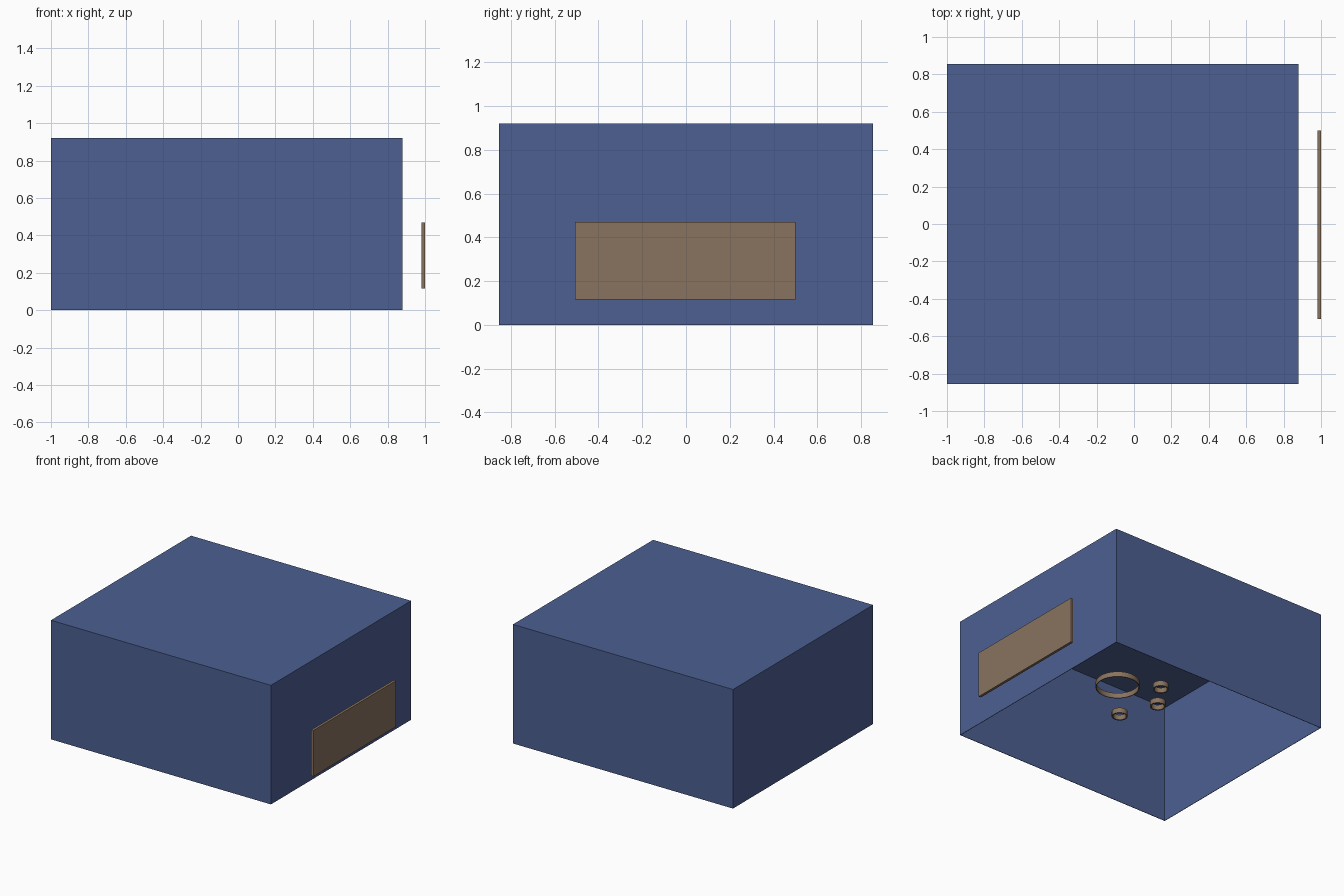
import bpy, bmesh, math

if "Cube" in bpy.data.objects:
    bpy.data.objects.remove(bpy.data.objects["Cube"])


def material(name, rgb):
    m = bpy.data.materials.new(name)
    m.diffuse_color = (*rgb, 1)
    m.use_nodes = True
    m.node_tree.nodes["Principled BSDF"].inputs["Base Color"].default_value = m.diffuse_color
    return m


BLUE = material("wall_blue", (0.072, 0.115, 0.285))
BROWN = material("warm_brown", (0.25, 0.17, 0.112))


def add_object(name, bm, mat):
    bmesh.ops.recalc_face_normals(bm, faces=bm.faces)
    me = bpy.data.meshes.new(name)
    bm.to_mesh(me)
    bm.free()
    me.materials.append(mat)
    ob = bpy.data.objects.new(name, me)
    bpy.context.collection.objects.link(ob)
    return ob


def box_mesh(lo, hi):
    bm = bmesh.new()
    bmesh.ops.create_cube(bm, size=1)
    for v in bm.verts:
        v.co = [l + (c + 0.5) * (h - l) for c, l, h in zip(v.co, lo, hi)]
    return bm


def ring(name, x, y, z, radius, wall, height, sides=32):
    """Open band: a rectangular section swept round a vertical axis."""
    bm = bmesh.new()
    section = [(radius, -height / 2), (radius, height / 2),
               (radius - wall, height / 2), (radius - wall, -height / 2)]
    loops = []
    for i in range(sides):
        a = 2 * math.pi * i / sides
        loops.append([bm.verts.new((x + r * math.cos(a), y + r * math.sin(a), z + h))
                      for r, h in section])
    for i in range(sides):
        p, q = loops[i], loops[(i + 1) % sides]
        for j in range(4):
            k = (j + 1) % 4
            bm.faces.new((p[j], q[j], q[k], p[k]))
    ob = add_object(name, bm, BROWN)
    bpy.ops.object.select_all(action='DESELECT')
    ob.select_set(True)
    bpy.context.view_layer.objects.active = ob
    bpy.ops.object.shade_smooth_by_angle(angle=math.radians(35))


# Room shell: walls and ceiling, open underneath
bm = box_mesh((-1.0, -0.855, 0.0), (0.88, 0.855, 0.92))
bm.normal_update()
bmesh.ops.delete(bm, geom=[f for f in bm.faces if f.normal.z < -0.5], context='FACES')
shell = add_object("room_shell", bm, BLUE)
thick = shell.modifiers.new("thickness", 'SOLIDIFY')
thick.thickness = 0.005
thick.offset = -1

# Panel standing off the right wall
add_object("wall_panel", box_mesh((0.98, -0.508, 0.115), (1.0, 0.5, 0.47)), BROWN)

# Round table band with three stool bands in an arc beside it
TX, TY, TZ = 0.15, 0.0, 0.30
ring("table_band", TX, TY, TZ, 0.155, 0.006, 0.04)
for i, (dx, dy) in enumerate([(-0.195, 0.239), (-0.333, 0.042), (-0.218, -0.238)]):
    ring(f"stool_band_{i + 1}", TX + dx, TY + dy, TZ - 0.05, 0.056, 0.01, 0.04, 24)
